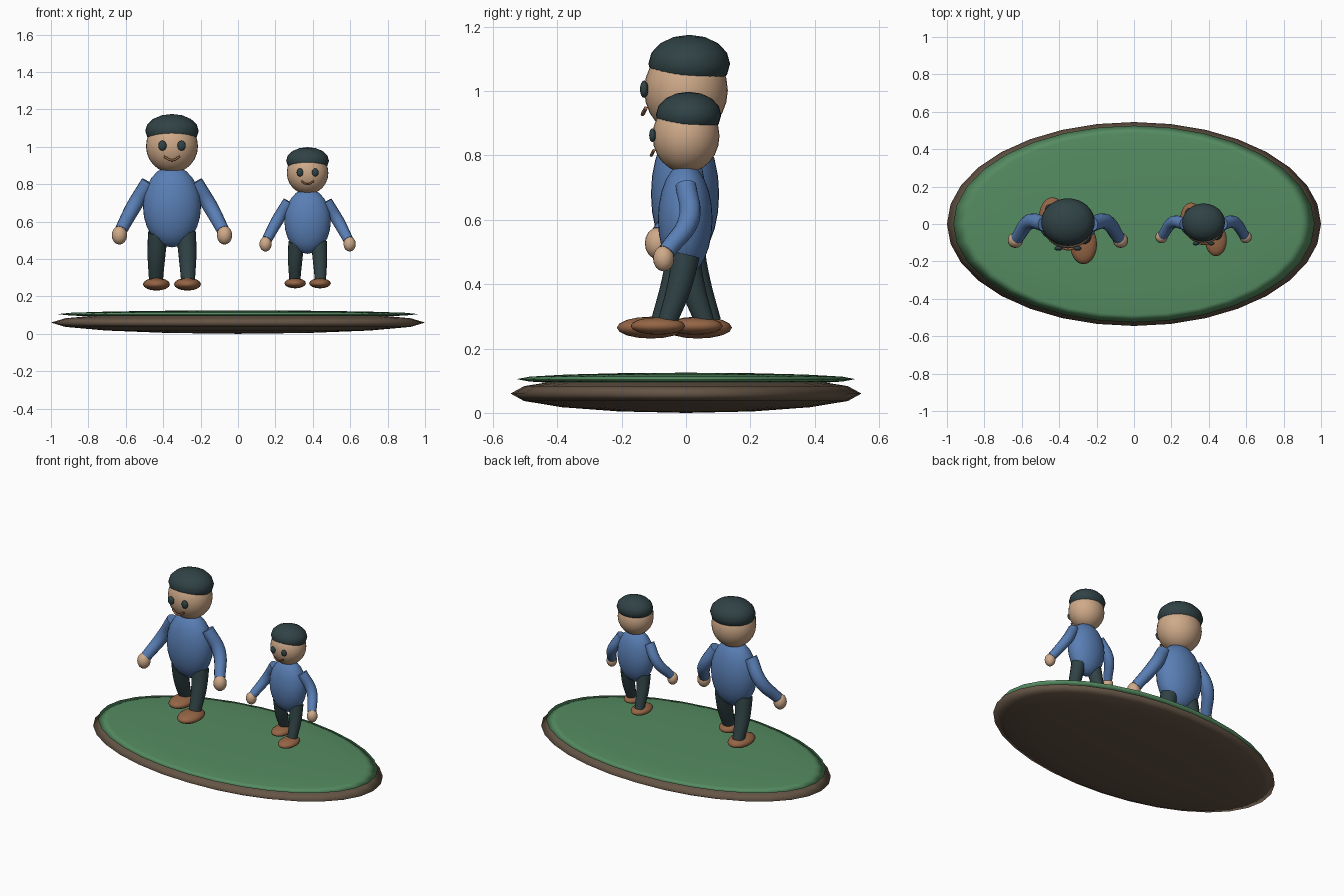
import bpy
from mathutils import Vector

if "Cube" in bpy.data.objects:
    bpy.data.objects.remove(bpy.data.objects["Cube"])


def material(name, rgb):
    m = bpy.data.materials.new(name)
    m.diffuse_color = (*rgb, 1)
    m.use_nodes = True
    m.node_tree.nodes["Principled BSDF"].inputs["Base Color"].default_value = m.diffuse_color
    return m


SKIN = material("skin", (0.62, 0.40, 0.25))
DARK = material("dark_cloth", (0.03, 0.055, 0.06))
BLUE = material("blue_cloth", (0.10, 0.21, 0.46))
SHOE = material("brown_leather", (0.30, 0.13, 0.06))
SOIL = material("soil", (0.13, 0.09, 0.06))
GRASS = material("grass", (0.09, 0.26, 0.12))


def ellipsoid(name, centre, radii, mat, segments=32, rings=8):
    bpy.ops.mesh.primitive_uv_sphere_add(segments=segments, ring_count=rings,
                                         radius=1, location=centre)
    ob = bpy.context.object
    ob.name = name
    ob.scale = radii
    bpy.ops.object.transform_apply(location=False, rotation=False, scale=True)
    bpy.ops.object.shade_smooth()
    ob.data.materials.append(mat)
    return ob


def tube(name, points, radii, mat):
    cu = bpy.data.curves.new(name, 'CURVE')
    cu.dimensions = '3D'
    cu.bevel_depth = 1
    cu.bevel_resolution = 4
    cu.resolution_u = 6
    cu.use_fill_caps = True
    sp = cu.splines.new('BEZIER')
    sp.bezier_points.add(len(points) - 1)
    for bp, p, r in zip(sp.bezier_points, points, radii):
        bp.co = p
        bp.radius = r
        bp.handle_left_type = bp.handle_right_type = 'AUTO'
    cu.materials.append(mat)
    ob = bpy.data.objects.new(name, cu)
    bpy.context.collection.objects.link(ob)
    return ob


def figure(prefix, x, s, lift):
    def P(px, py, pz):
        return Vector((x + s * px, s * py, s * pz + lift))

    def ball(name, c, r, mat, **kw):
        ellipsoid(prefix + name, P(*c), [s * v for v in r], mat, **kw)

    def limb(name, pts, radii, mat):
        tube(prefix + name, [P(*p) for p in pts], [s * r for r in radii], mat)

    # torso, head and hair
    ball("torso", (0, -0.003, 0.68), (0.155, 0.106, 0.218), BLUE, rings=12)
    ball("head", (0, 0, 1.003), (0.139, 0.13, 0.143), SKIN, rings=12)
    ball("hair", (0, 0.01, 1.085), (0.143, 0.127, 0.09), DARK)
    # mouth
    limb("mouth", [(-0.042, -0.125, 0.947), (0, -0.135, 0.928), (0.042, -0.125, 0.947)],
         [0.006] * 3, SHOE)
    for side, word in ((-1, "left_"), (1, "right_")):
        ball(word + "eye", (side * 0.051, -0.13, 1.006), (0.022, 0.013, 0.027), DARK,
             segments=16)
        # arm and hand
        limb(word + "arm", [(side * 0.125, 0, 0.81), (side * 0.205, 0.012, 0.68),
                            (side * 0.272, -0.075, 0.555)], [0.041, 0.041, 0.034], BLUE)
        ball(word + "hand", (side * 0.281, -0.087, 0.527), (0.041, 0.041, 0.05), SKIN,
             segments=20)
        # striding leg and shoe
        ankle = -side * 0.073
        limb(word + "leg", [(side * 0.075, 0, 0.54), (side * 0.083, ankle * 0.35, 0.42),
                            (side * 0.086, ankle, 0.28)], [0.055, 0.049, 0.038], DARK)
        ball(word + "shoe", (side * 0.083, ankle - 0.036, 0.265), (0.072, 0.106, 0.034),
             SHOE, segments=24)


# oval ground disc with grass top
ellipsoid("ground_base", (0, 0, 0.06), (1, 0.545, 0.06), SOIL)
ellipsoid("grass_top", (0, 0, 0.105), (0.966, 0.526, 0.02), GRASS)

# large and small walkers
figure("large_", -0.353, 1.0, 0.0)
figure("small_", 0.372, 0.8, 0.058)
